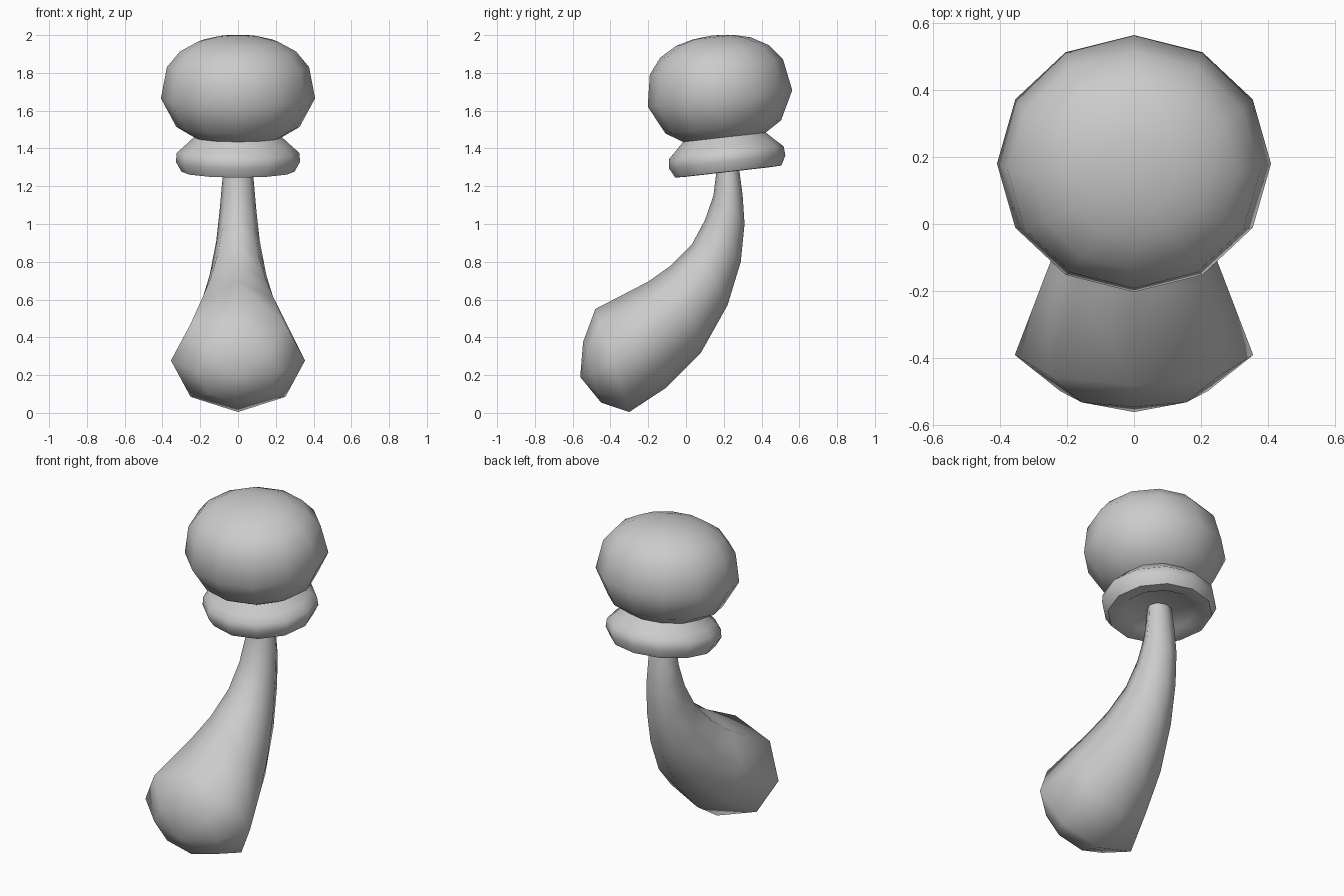
import bpy, bmesh
from math import sin, cos, pi, radians
from mathutils import Vector, Matrix

if "Cube" in bpy.data.objects:
    bpy.data.objects.remove(bpy.data.objects["Cube"])


def skin(name, rings, start=None, end=None):
    """Bridge a list of equal-length point rings, closing each end with a point."""
    bm = bmesh.new()
    loops = [[bm.verts.new(p) for p in ring] for ring in rings]
    n = len(loops[0])
    for a, b in zip(loops, loops[1:]):
        for i in range(n):
            j = (i + 1) % n
            bm.faces.new((a[i], a[j], b[j], b[i]))
    for loop, tip in ((loops[0], start), (loops[-1], end)):
        if tip is not None:
            v = bm.verts.new(tip)
            for i in range(n):
                bm.faces.new((loop[i], loop[(i + 1) % n], v))
    bmesh.ops.recalc_face_normals(bm, faces=bm.faces)
    mesh = bpy.data.meshes.new(name)
    bm.to_mesh(mesh)
    bm.free()
    obj = bpy.data.objects.new(name, mesh)
    bpy.context.collection.objects.link(obj)
    bpy.ops.object.select_all(action='DESELECT')
    obj.select_set(True)
    bpy.context.view_layer.objects.active = obj
    bpy.ops.object.shade_smooth_by_angle(angle=radians(60))
    return obj


# Domed cap with pinched neck and collar: 12-sided lathe, slightly tilted
cap_profile = [(0.11, 0.326), (0.20, 0.302), (0.29, 0.25), (0.355, 0.167),
               (0.385, 0.0), (0.308, -0.152), (0.22, -0.207), (0.27, -0.256),
               (0.306, -0.29), (0.31, -0.338), (0.283, -0.39),
               (0.22, -0.392), (0.19, -0.37)]
cap_rings = [[(1.06 * r * cos(i * pi / 6), r * sin(i * pi / 6), h)
              for i in range(12)] for r, h in cap_profile]
cap = skin("cap_and_collar", cap_rings, (0, 0, 0.336), (0, 0, -0.36))
cap.data.transform(Matrix.Translation((0, 0.18, 1.665)) @ Matrix.Rotation(radians(6.5), 4, 'X'))

# Curved stalk: 8-sided sections given as upper (y, z), lower (y, z), half width
sections = [((0.165, 1.36), (0.275, 1.34), 0.07),
            ((0.16, 1.27), (0.30, 1.15), 0.085),
            ((0.145, 1.15), (0.31, 1.00), 0.097),
            ((0.10, 1.02), (0.29, 0.80), 0.115),
            ((0.03, 0.89), (0.22, 0.57), 0.15),
            ((-0.08, 0.78), (0.08, 0.32), 0.205),
            ((-0.20, 0.695), (-0.11, 0.13), 0.265),
            ((-0.48, 0.55), (-0.30, 0.005), 0.355),
            ((-0.545, 0.375), (-0.45, 0.055), 0.22)]
stalk_rings = []
for upper, lower, width in sections:
    a, b = Vector((0, *upper)), Vector((0, *lower))
    mid, half = (a + b) / 2, (a - b) / 2
    stalk_rings.append([mid + half * cos(i * pi / 4) + Vector((width * sin(i * pi / 4), 0, 0))
                        for i in range(8)])
skin("stalk", stalk_rings, (0, 0.22, 1.35), (0, -0.56, 0.19))
